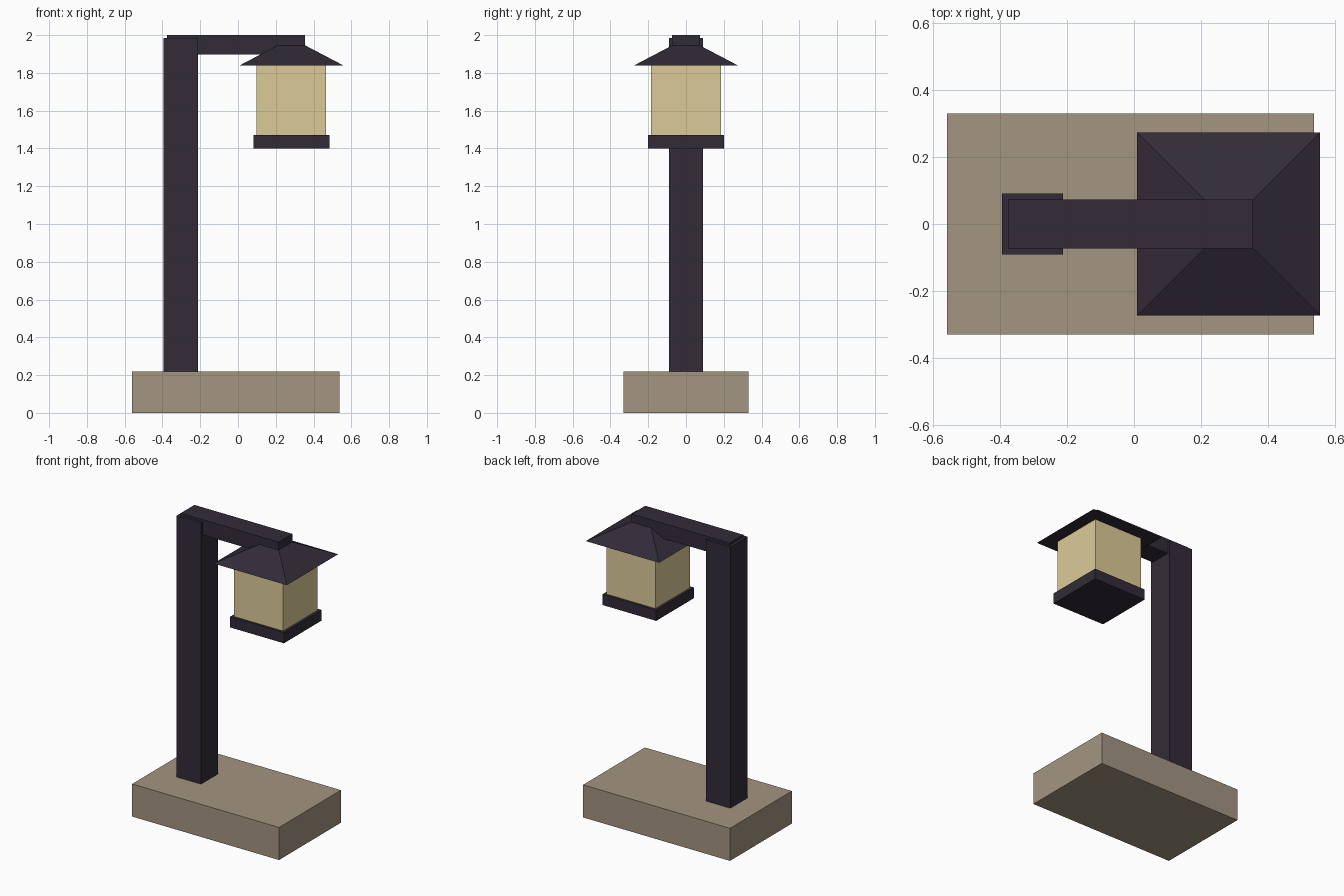
import bpy, math

if "Cube" in bpy.data.objects:
    bpy.data.objects.remove(bpy.data.objects["Cube"])


def material(name, color):
    m = bpy.data.materials.new(name)
    m.diffuse_color = (*color, 1)
    m.use_nodes = True
    m.node_tree.nodes["Principled BSDF"].inputs["Base Color"].default_value = m.diffuse_color
    return m


STONE = material("stone", (0.37, 0.30, 0.22))
IRON = material("dark_iron", (0.032, 0.024, 0.04))
GLASS = material("warm_glass", (0.72, 0.60, 0.31))


def box(name, x, y, z, mat):
    """Box from (min, max) ranges."""
    ranges = (x, y, z)
    bpy.ops.mesh.primitive_cube_add(size=1, location=[(a + b) / 2 for a, b in ranges])
    ob = bpy.context.object
    ob.name = name
    ob.scale = [b - a for a, b in ranges]
    bpy.ops.object.transform_apply(location=False, rotation=False, scale=True)
    ob.data.materials.append(mat)
    return ob


def centred(name, x, half, z, mat):
    """Square block centred on (x, 0)."""
    return box(name, (x - half, x + half), (-half, half), z, mat)


LAMP_X = 0.283

# Plinth, post and overhanging arm
box("base", (-0.56, 0.538), (-0.33, 0.33), (0, 0.22), STONE)
box("post", (-0.395, -0.213), (-0.091, 0.091), (0.22, 1.985), IRON)
box("arm", (-0.377, 0.355), (-0.073, 0.073), (1.897, 2.0), IRON)

# Lantern: bottom tray and glass body
centred("lantern_tray", LAMP_X, 0.201, (1.4, 1.472), IRON)
centred("lantern_glass", LAMP_X, 0.184, (1.472, 1.842), GLASS)

# Lantern roof: truncated four-sided pyramid
bpy.ops.mesh.primitive_cone_add(
    vertices=4, radius1=0.274 * math.sqrt(2), radius2=0.07 * math.sqrt(2),
    depth=0.107, location=(LAMP_X, 0, 1.8935), rotation=(0, 0, math.pi / 4))
roof = bpy.context.object
roof.name = "lantern_roof"
bpy.ops.object.transform_apply(location=False, rotation=True, scale=False)
roof.data.materials.append(IRON)
